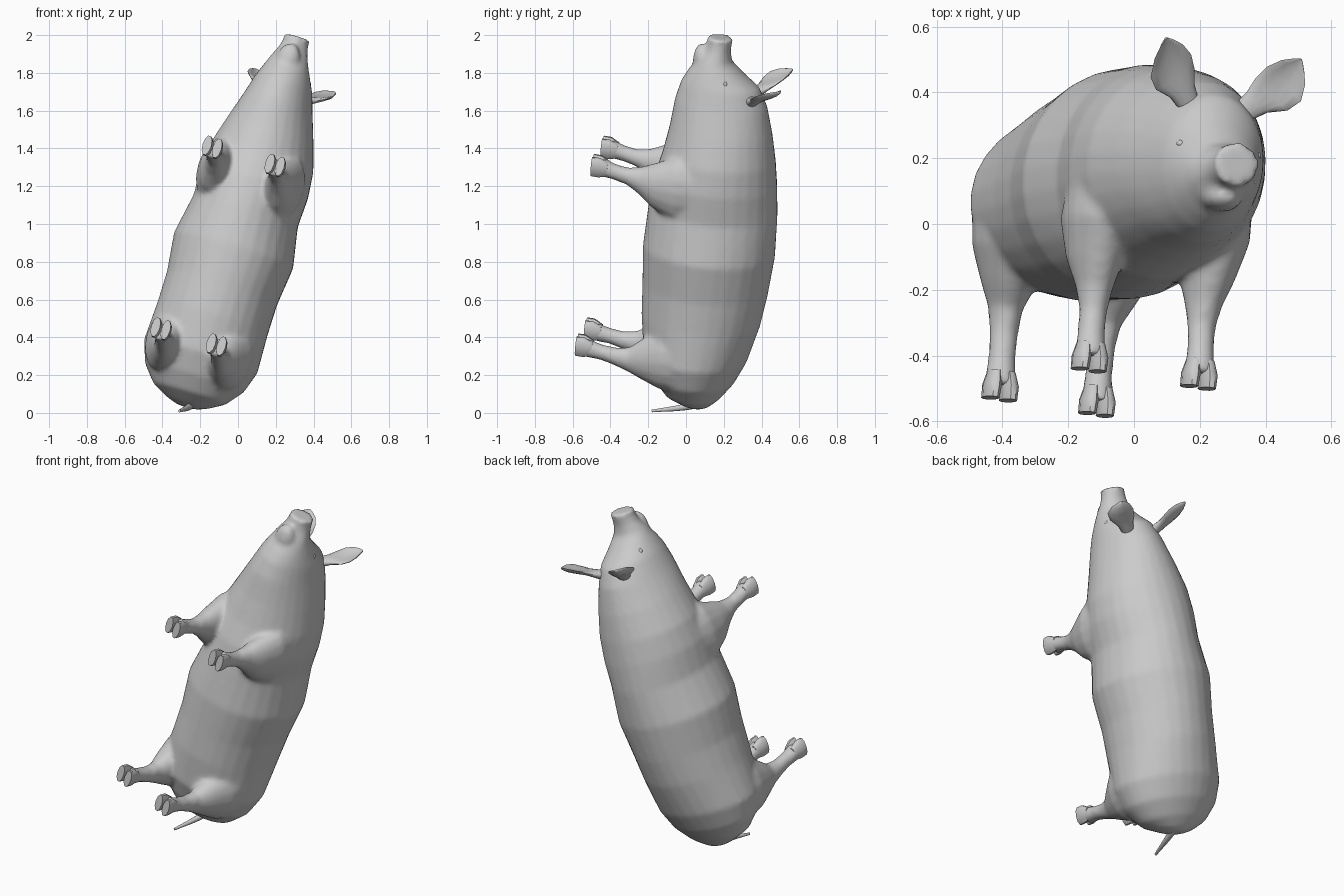
import bpy, bmesh, math
from mathutils import Vector, Matrix

if "Cube" in bpy.data.objects:
    bpy.data.objects.remove(bpy.data.objects["Cube"])

# Animal frame: x = sideways, y = along spine to snout, z = up the back; tilted into the world
A = Vector((0.29, 0.085, 0.953)).normalized()
L = Vector((0.955, -0.15, -0.265))
L = (L - A * L.dot(A)).normalized()
U = A.cross(L)
FRAME = Matrix((L, A, U)).transposed().to_4x4()
FRAME.translation = (0.032, -0.458, 1.367)


def loft(bm, rings):
    loops = [[bm.verts.new(p) for p in r] for r in rings]
    n = len(loops[0])
    for a, b in zip(loops, loops[1:]):
        for i in range(n):
            bm.faces.new((a[i], a[(i + 1) % n], b[(i + 1) % n], b[i]))
    bm.faces.new(loops[0])
    bm.faces.new(loops[-1])


def circle(n):
    for i in range(n):
        a = 2 * math.pi * i / n
        yield math.cos(a), math.sin(a)


def finish(name, bm, angle=60):
    bm.transform(FRAME)
    bmesh.ops.recalc_face_normals(bm, faces=bm.faces)
    me = bpy.data.meshes.new(name)
    bm.to_mesh(me)
    bm.free()
    ob = bpy.data.objects.new(name, me)
    bpy.context.collection.objects.link(ob)
    bpy.ops.object.select_all(action='DESELECT')
    ob.select_set(True)
    bpy.context.view_layer.objects.active = ob
    bpy.ops.object.shade_smooth_by_angle(angle=math.radians(angle))
    return ob


def blob(bm, pos, size):
    m = Matrix.Translation(pos) @ Matrix.Diagonal((*size, 1))
    bmesh.ops.create_uvsphere(bm, u_segments=14, v_segments=8, radius=1, matrix=m)


# Trunk and head: position, belly height, back height, half width
TRUNK = [(-1.318, .60, .68, .05), (-1.298, .55, .71, .11), (-1.25, .46, .76, .2),
         (-1.16, .39, .825, .275), (-1.04, .33, .88, .315), (-.83, .30, .935, .305),
         (-.66, .29, .96, .305), (-.45, .275, .98, .33), (-.23, .285, .975, .288),
         (-.07, .30, .96, .297), (.07, .335, .94, .283), (.22, .36, .91, .238),
         (.37, .375, .87, .188), (.47, .40, .82, .158), (.53, .43, .74, .132),
         (.60, .475, .66, .102), (.66, .515, .648, .078), (.705, .52, .652, .068),
         (.73, .515, .656, .073)]
# Legs: height, spine position, half depth, sideways position, half width
FRONT = [(.03, -.015, .05, .175, .046), (.06, -.017, .048, .175, .046),
         (.11, -.03, .043, .175, .042), (.18, -.045, .046, .173, .044),
         (.25, -.06, .075, .175, .057), (.33, -.075, .125, .18, .082),
         (.45, -.075, .18, .19, .1), (.58, -.07, .15, .2, .085), (.68, -.06, .06, .2, .05)]
REAR = [(.03, -1.02, .05, .155, .05), (.06, -1.025, .048, .155, .047),
        (.12, -1.035, .042, .155, .042), (.2, -1.05, .048, .155, .045),
        (.27, -1.055, .066, .157, .052), (.34, -1.04, .11, .162, .08),
        (.45, -1.02, .17, .175, .112), (.58, -1.0, .19, .205, .1), (.72, -.98, .1, .22, .06)]

bm = bmesh.new()
loft(bm, [[(w * c, s, (b + t) / 2 + (t - b) / 2 * d) for c, d in circle(28)]
          for s, b, t, w in TRUNK])
for side in (1, -1):
    for leg in (FRONT, REAR):
        loft(bm, [[(side * x + w * c, s + h * d, u) for c, d in circle(16)]
                  for u, s, h, x, w in leg])
# Lower jaw
blob(bm, (0, .60, .492), (.062, .085, .04))
body = finish("body_and_legs", bm, 80)
rm = body.modifiers.new("blend", 'REMESH')
rm.mode = 'VOXEL'
rm.voxel_size = 0.013
rm.use_smooth_shade = True
sm = body.modifiers.new("soften", 'SMOOTH')
sm.factor = 0.5
sm.iterations = 9

# Ears: distance along ear, half width, thickness
EAR = [(-.15, .035, .03), (.1, .045, .022), (.35, .07, .013), (.6, .074, .01),
       (.82, .052, .008), (.95, .025, .006), (1.02, .006, .004)]
for side, label in ((1, "right"), (-1, "left")):
    bm = bmesh.new()
    base, tip = Vector((.105, .435, .81)), Vector((.215, .535, .955))
    rings = []
    for t, w, th in EAR:
        mid = base.lerp(tip, t) + Vector((.8, 0, -.6)) * .018 * math.sin(math.pi * max(t, 0))
        ring = []
        for c, d in circle(14):
            p = mid + Vector((.8, 0, -.6)) * w * c
            p += Vector((-.3, .82, -.45)) * (th * d + .5 * w * (c * c - .5) * max(t, 0))
            ring.append((side * p.x, p.y, p.z))
        rings.append(ring)
    loft(bm, rings)
    finish("ear_" + label, bm)

    # Eyes
    bm = bmesh.new()
    blob(bm, (side * .122, .508, .65), (.013, .017, .012))
    finish("eye_" + label, bm)

    # Cloven hooves, two toes per foot
    for name, x, s in (("front", .175, -.012), ("rear", .155, -1.015)):
        bm = bmesh.new()
        for toe in (-.027, .027):
            loft(bm, [[(side * x + toe * k + w * c, s + o + h * d, u) for c, d in circle(10)]
                      for u, o, h, w, k in ((-.012, .004, .054, .024, 1.05),
                                            (.03, .002, .054, .027, 1),
                                            (.075, -.006, .038, .02, .8))])
        finish(f"{name}_hoof_{label}", bm, 50)

# Tail
cu = bpy.data.curves.new("tail", 'CURVE')
cu.dimensions = '3D'
cu.bevel_depth = 0.024
cu.bevel_resolution = 3
cu.use_fill_caps = True
sp = cu.splines.new('BEZIER')
pts = [((-.23, .12, .06), 1.0), ((-.26, 0, .032), .75), ((-.31, -.18, .01), .3)]
sp.bezier_points.add(len(pts) - 1)
for bp, (co, r) in zip(sp.bezier_points, pts):
    bp.co = co
    bp.radius = r
    bp.handle_left_type = bp.handle_right_type = 'AUTO'
bpy.context.collection.objects.link(bpy.data.objects.new("tail", cu))
